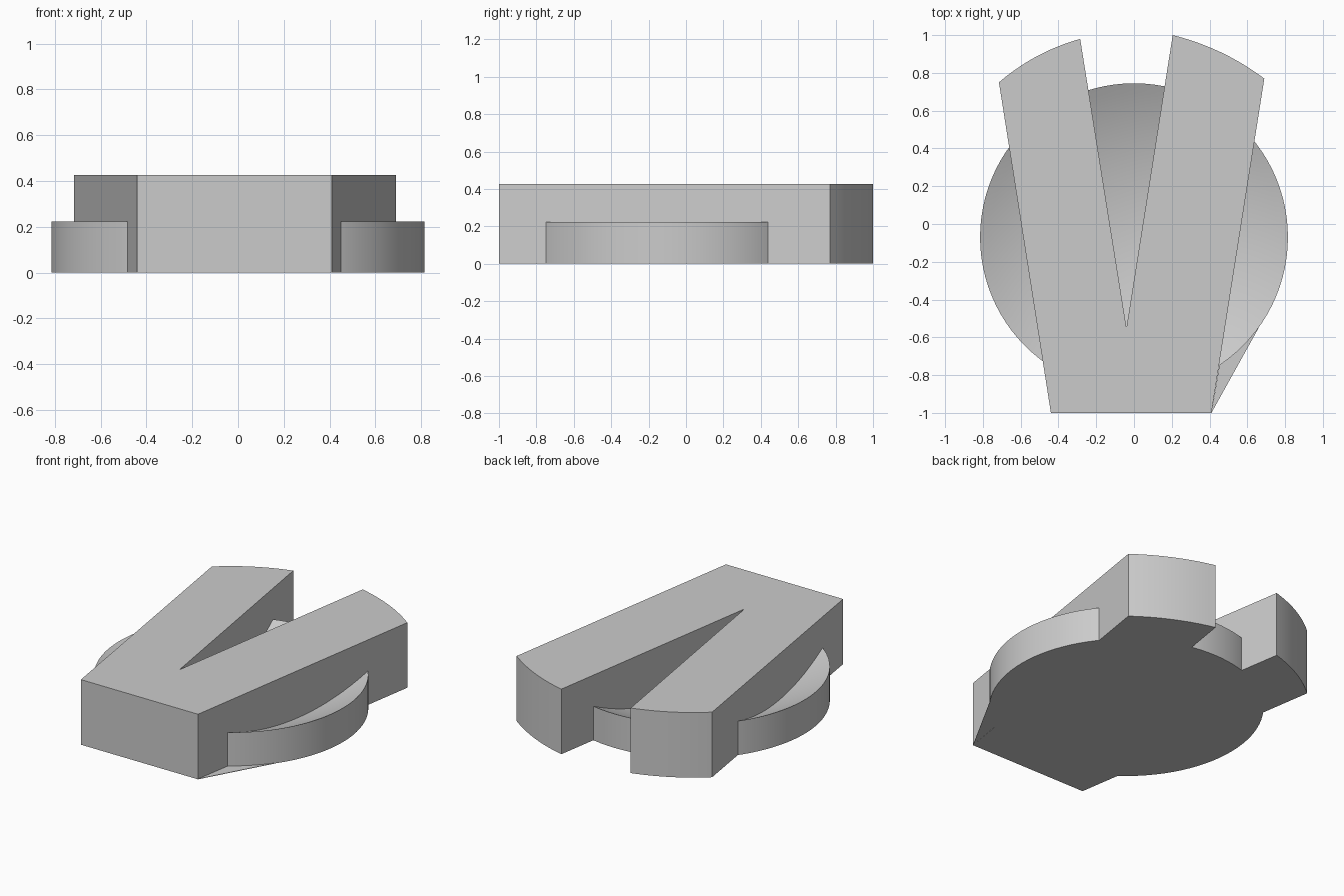
import bpy, bmesh, math
from mathutils import Vector

cube = bpy.data.objects.get("Cube")
if cube:
    bpy.data.objects.remove(cube)

grey = bpy.data.materials.new("plain grey")
grey.use_nodes = True
colour = (0.6, 0.6, 0.6, 1)
grey.diffuse_color = colour
grey.node_tree.nodes["Principled BSDF"].inputs["Base Color"].default_value = colour


def finish(name, bm):
    bmesh.ops.recalc_face_normals(bm, faces=bm.faces)
    mesh = bpy.data.meshes.new(name)
    bm.to_mesh(mesh)
    bm.free()
    mesh.materials.append(grey)
    obj = bpy.data.objects.new(name, mesh)
    bpy.context.collection.objects.link(obj)
    bpy.ops.object.select_all(action="DESELECT")
    obj.select_set(True)
    bpy.context.view_layer.objects.active = obj
    bpy.ops.object.shade_smooth_by_angle(angle=math.radians(30))
    return obj


def prism(name, outline, height):
    bm = bmesh.new()
    face = bm.faces.new([bm.verts.new((x, y, 0)) for x, y in outline])
    grown = bmesh.ops.extrude_face_region(bm, geom=[face])["geom"]
    tops = [v for v in grown if isinstance(v, bmesh.types.BMVert)]
    bmesh.ops.translate(bm, verts=tops, vec=(0, 0, height))
    return finish(name, bm)


def arc(start, end, sag, steps=10):
    # Shallow outward bow between two points, running anticlockwise
    a, b = Vector(start), Vector(end)
    out = Vector((b.y - a.y, a.x - b.x)).normalized()
    return [a.lerp(b, i / steps) + out * sag * 4 * (i / steps) * (1 - i / steps)
            for i in range(steps + 1)]


# V-shaped block with bowed arm ends
right_end = arc((0.69, 0.77), (0.205, 1.0), 0.027)
left_end = arc((-0.285, 0.98), (-0.715, 0.75), 0.027)
prism("v_block", [(-0.44, -1), (0.41, -1)] + right_end + [(-0.04, -0.55)] + left_end, 0.427)

# Shallow bowl: spherical hollow in a round disc, lathed about its centre
radius, rim, depth, rings = 0.815, 0.223, 0.19, 16
sphere = (radius ** 2 + depth ** 2) / (2 * depth)
profile = [(0, 0), (radius, 0), (radius, rim)]
for i in range(rings - 1, -1, -1):
    r = radius * i / rings
    profile.append((r, rim - depth + sphere - math.sqrt(sphere ** 2 - r ** 2)))
bm = bmesh.new()
verts = [bm.verts.new((r, 0, z)) for r, z in profile]
edges = [bm.edges.new(pair) for pair in zip(verts, verts[1:])]
bmesh.ops.spin(bm, geom=verts + edges, cent=(0, 0, 0), axis=(0, 0, 1),
               angle=math.tau, steps=96)
bmesh.ops.remove_doubles(bm, verts=bm.verts, dist=0.0005)
bowl = finish("bowl", bm)
bowl.location.y = -0.07

# Thin ground flap beside the front corner
prism("corner_flap", [(0.41, -1), (0.66, -0.55), (0.46, -0.7)], 0.003)
